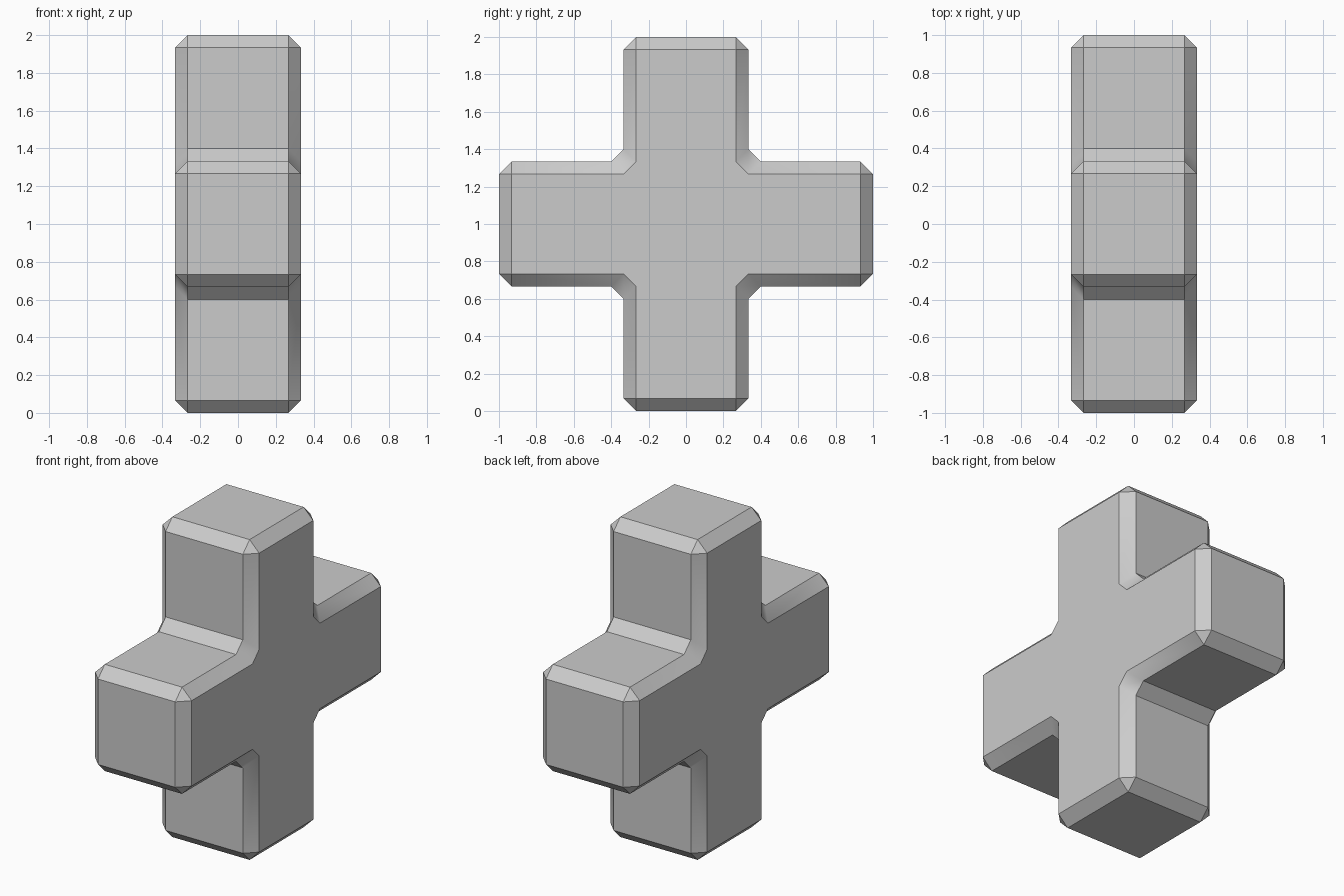
import bpy, bmesh, math
from mathutils import Matrix, Vector

if "Cube" in bpy.data.objects:
    bpy.data.objects.remove(bpy.data.objects["Cube"])

H = 1 / 3        # half thickness of each arm
C = 1 / 15       # chamfer width
A = H - C        # half width of the flat faces
T = 1 - C

# One arm of the outline; the other three are quarter turns of it
cap_arm = [(H, -A), (T, -A), (T, A), (H, A)]
rim_arm = [(H + C, -H), (T, -H), (1, -A), (1, A), (T, H), (H + C, H)]

bm = bmesh.new()


def ring(arm, x):
    verts = []
    for k in range(4):
        rot = Matrix.Rotation(k * math.pi / 2, 3, 'X')
        for y, z in arm:
            verts.append(bm.verts.new(rot @ Vector((x, y, z)) + Vector((0, 0, 1))))
    return verts


rims = []
for side in (1, -1):
    cap, rim = ring(cap_arm, side * H), ring(rim_arm, side * A)
    rims.append(rim)
    # Flat cross face
    bm.faces.new(cap)
    # Chamfers, tip corners and inner corners around the cross face
    for k in range(4):
        a = [cap[(4 * k + i) % 16] for i in range(5)]
        b = [rim[(6 * k + i) % 24] for i in range(7)]
        for f in ((a[0], a[1], b[1], b[0]), (a[1], b[2], b[1]),
                  (a[1], a[2], b[3], b[2]), (a[2], b[4], b[3]),
                  (a[2], a[3], b[5], b[4]), (a[3], a[4], b[6], b[5])):
            bm.faces.new(f)

# Walls joining the two sides
r, l = rims
for i in range(24):
    j = (i + 1) % 24
    bm.faces.new((r[i], r[j], l[j], l[i]))

bmesh.ops.recalc_face_normals(bm, faces=bm.faces[:])
mesh = bpy.data.meshes.new("chamfered_cross")
bm.to_mesh(mesh)
bm.free()
cross = bpy.data.objects.new("chamfered_cross", mesh)
bpy.context.collection.objects.link(cross)

# Smooth only the shallow folds at the inner corners
bpy.context.view_layer.objects.active = cross
cross.select_set(True)
bpy.ops.object.shade_smooth_by_angle(angle=math.radians(31))
